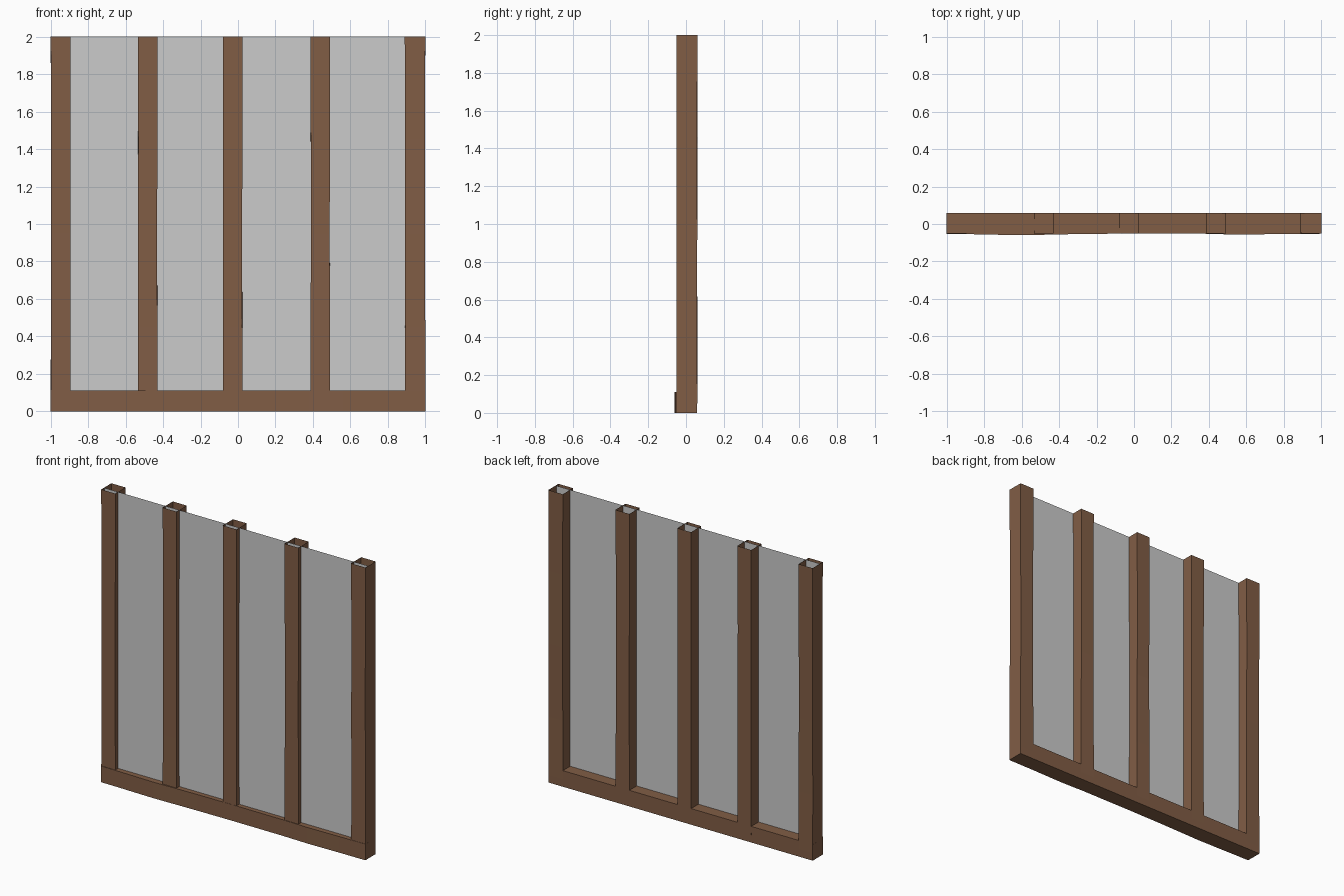
import bpy, bmesh, random

if "Cube" in bpy.data.objects:
    bpy.data.objects.remove(bpy.data.objects["Cube"])

random.seed(4)

wood = bpy.data.materials.new("wood")
wood.diffuse_color = (0.22, 0.11, 0.06, 1)
wood.use_nodes = True
wood.node_tree.nodes["Principled BSDF"].inputs["Base Color"].default_value = wood.diffuse_color


def loft(name, rings, cap_start=False, cap_end=False):
    """Join a series of four-cornered sections into a flat-faced timber."""
    bm = bmesh.new()
    loops = [[bm.verts.new(p) for p in ring] for ring in rings]
    for a, b in zip(loops, loops[1:]):
        for i in range(4):
            j = (i + 1) % 4
            bm.faces.new((a[i], a[j], b[j], b[i]))
    if cap_start:
        bm.faces.new(loops[0][::-1])
    if cap_end:
        bm.faces.new(loops[-1])
    bmesh.ops.recalc_face_normals(bm, faces=bm.faces)
    mesh = bpy.data.meshes.new(name)
    bm.to_mesh(mesh)
    bm.free()
    mesh.materials.append(wood)
    ob = bpy.data.objects.new(name, mesh)
    bpy.context.collection.objects.link(ob)
    return ob


def post(name, x0, x1):
    """Upright timber, open at the top, with slightly uneven edges."""
    rings = []
    levels = (0.05, 0.45, 0.95, 1.45, 2.0)
    for k, z in enumerate(levels):
        amount = 0.003 if 0 < k < len(levels) - 1 else 0
        ring = []
        for x, y, sx, sy in ((x0, -0.05, 1, 1), (x1, -0.05, -1, 1),
                             (x1, 0.06, -1, -1), (x0, 0.06, 1, -1)):
            ring.append((x + sx * random.uniform(0, amount),
                         y + sy * random.uniform(0, amount), z))
        rings.append(ring)
    return loft(name, rings)


# uprights
spans = ((-1.0, -0.893), (-0.535, -0.43), (-0.08, 0.024),
         (0.387, 0.492), (0.89, 1.0))
for n, (x0, x1) in enumerate(spans):
    post(f"post_{n + 1}", x0, x1)

# bottom rail with a gently wavy front edge
front = ((-1.0, -0.053), (-0.89, -0.054), (-0.6, -0.06), (-0.27, -0.053),
         (0.0, -0.051), (0.38, -0.052), (0.56, -0.057), (0.8, -0.053),
         (1.0, -0.052))
loft("bottom_rail",
     [[(x, y, 0), (x, 0.059, 0), (x, 0.059, 0.11), (x, y, 0.11)]
      for x, y in front], True, True)

# thin infill panel, running through the posts
bpy.ops.mesh.primitive_plane_add(size=1)
panel = bpy.context.object
panel.name = "panel"
for v, (x, z) in zip(panel.data.vertices,
                     ((-0.995, 0.02), (0.995, 0.02), (-0.995, 2), (0.995, 2))):
    v.co = (x, -0.02, z)
